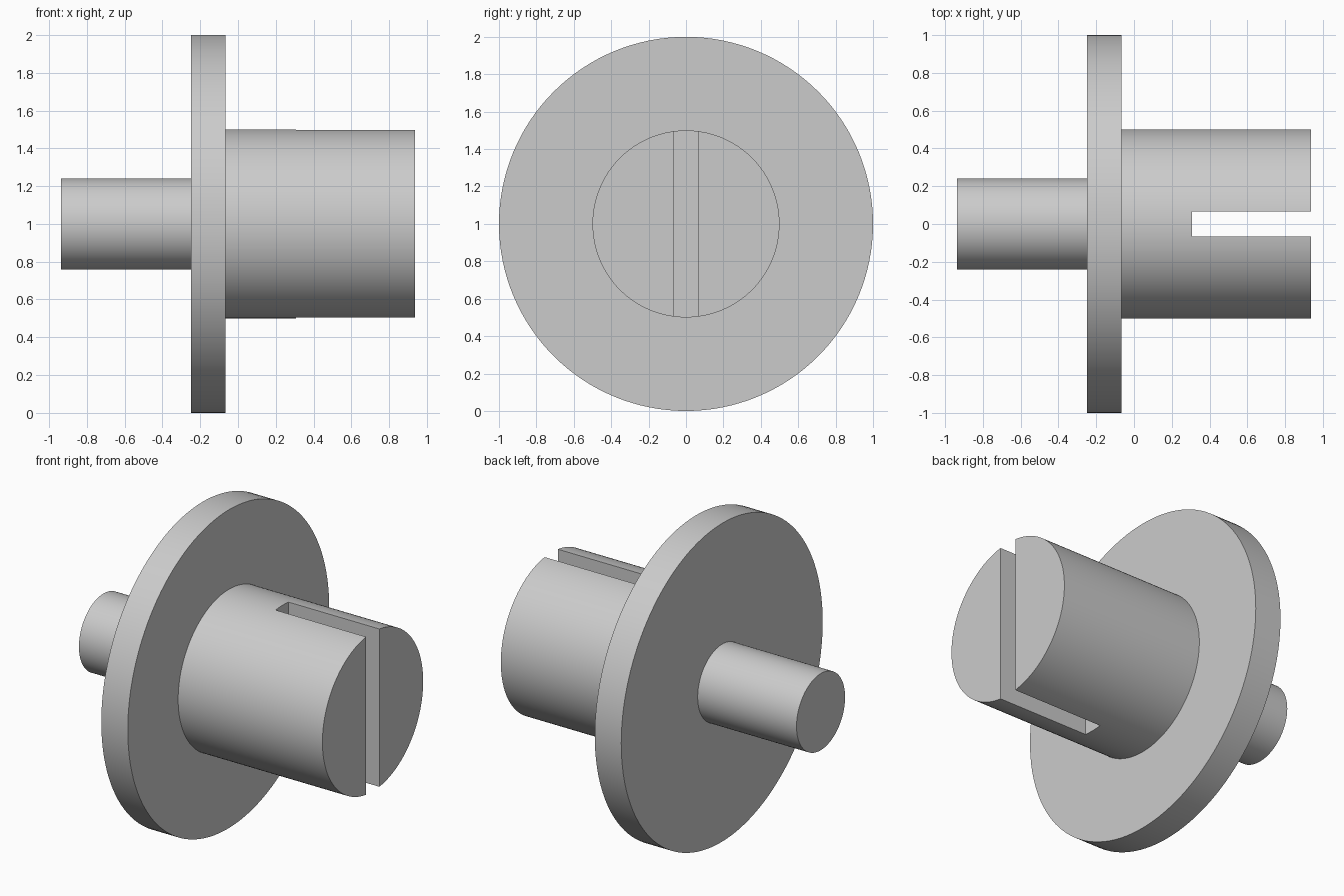
import bpy
import bmesh
from math import cos, sin, pi, radians

SEGMENTS = 128
AXIS_HEIGHT = 1.0

if "Cube" in bpy.data.objects:
    bpy.data.objects.remove(bpy.data.objects["Cube"], do_unlink=True)

grey = bpy.data.materials.new("plain grey")
grey.use_nodes = True
colour = (0.6, 0.6, 0.6, 1)
grey.diffuse_color = colour
grey.node_tree.nodes["Principled BSDF"].inputs["Base Color"].default_value = colour


def add_object(name, bm):
    bmesh.ops.recalc_face_normals(bm, faces=bm.faces)
    mesh = bpy.data.meshes.new(name)
    bm.to_mesh(mesh)
    bm.free()
    mesh.materials.append(grey)
    obj = bpy.data.objects.new(name, mesh)
    bpy.context.collection.objects.link(obj)
    return obj


def turned_part(name, profile):
    """Revolve (x, radius) points about the x axis and cap both ends."""
    bm = bmesh.new()
    angles = [2 * pi * i / SEGMENTS for i in range(SEGMENTS)]
    rings = [[bm.verts.new((x, r * cos(a), AXIS_HEIGHT + r * sin(a))) for a in angles]
             for x, r in profile]
    for a, b in zip(rings, rings[1:]):
        for i in range(SEGMENTS):
            j = (i + 1) % SEGMENTS
            bm.faces.new((a[i], a[j], b[j], b[i]))
    bm.faces.new(rings[0])
    bm.faces.new(rings[-1])
    return add_object(name, bm)


# Thin shaft, wide flange and thick hub turned as one solid
body = turned_part("flanged_shaft", [
    (-0.937, 0.241), (-0.25, 0.241),
    (-0.25, 1.0), (-0.066, 1.0),
    (-0.066, 0.5), (0.937, 0.5),
])

# Slot across the end of the hub
bm = bmesh.new()
bmesh.ops.create_cube(bm, size=1)
bmesh.ops.scale(bm, verts=bm.verts, vec=(0.8, 0.13, 1.4))
bmesh.ops.translate(bm, verts=bm.verts, vec=(0.307 + 0.4, 0, AXIS_HEIGHT))
cutter = add_object("slot_cutter", bm)
cutter.hide_render = True

cut = body.modifiers.new("slot", 'BOOLEAN')
cut.operation = 'DIFFERENCE'
cut.solver = 'EXACT'
cut.object = cutter

for obj in bpy.context.selected_objects:
    obj.select_set(False)
bpy.context.view_layer.objects.active = body
body.select_set(True)
bpy.ops.object.modifier_apply(modifier=cut.name)
bpy.data.objects.remove(cutter, do_unlink=True)
bpy.ops.object.shade_smooth_by_angle(angle=radians(30))
